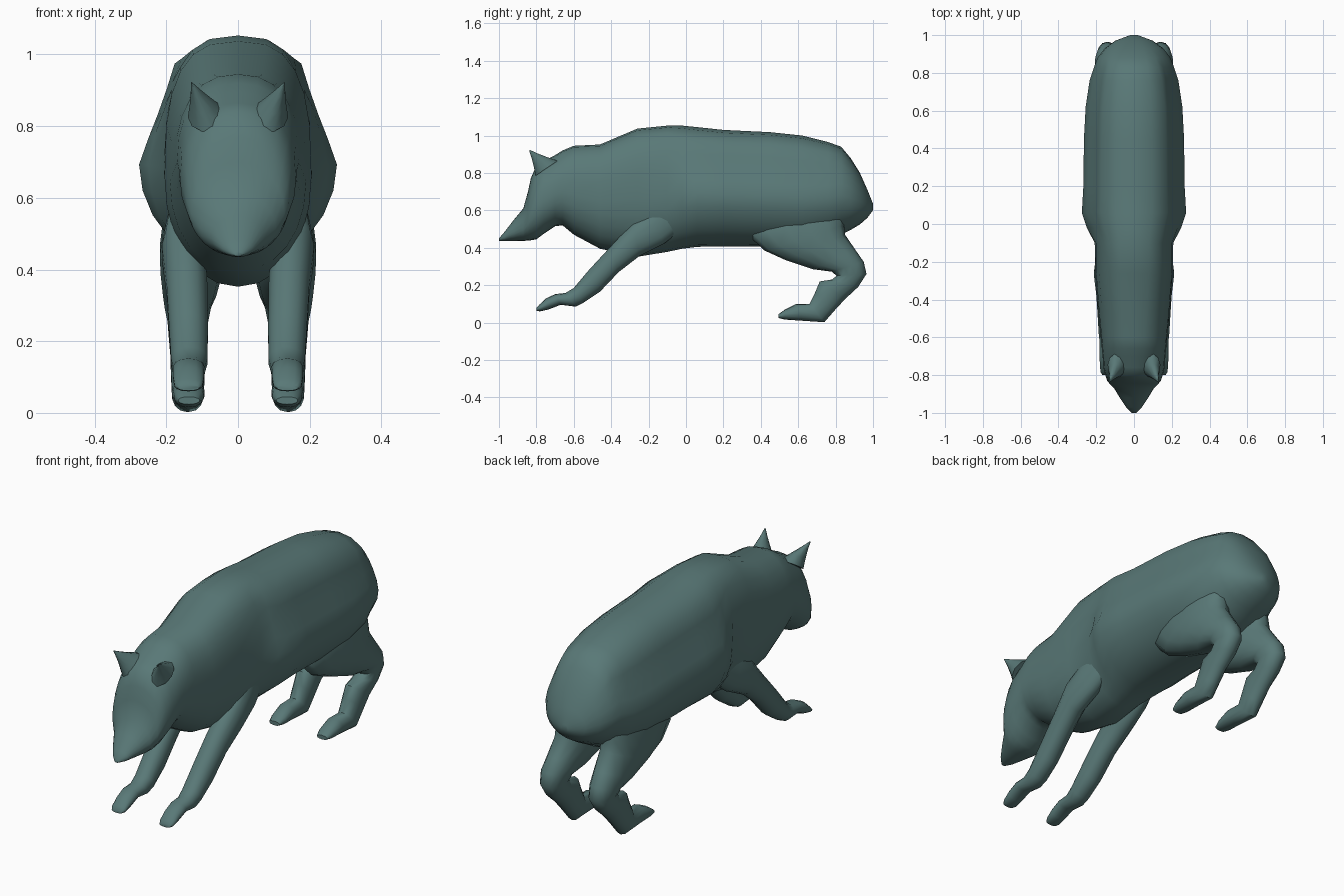
import bpy, bmesh, math

fur = bpy.data.materials.new("grey_green_fur")
fur.diffuse_color = (0.10, 0.19, 0.185, 1)

# Upper quarter of the torso section: sloping flank, shoulder edge, flat back
SLAB = [(1, 0), (.91, .2), (.81, .4), (.72, .6), (.64, .80), (.35, .955), (0, 1)]


def spow(v, n):
    return math.copysign(abs(v) ** (2 / n), v)


def loft(name, rings, mirror=False):
    """Skin a list of closed point rings and cap both ends."""
    bm = bmesh.new()
    loops = [[bm.verts.new(p) for p in ring] for ring in rings]
    n = len(loops[0])
    for a, b in zip(loops, loops[1:]):
        for i in range(n):
            j = (i + 1) % n
            bm.faces.new((a[i], a[j], b[j], b[i]))
    bm.faces.new(loops[0])
    bm.faces.new(loops[-1][::-1])
    bmesh.ops.recalc_face_normals(bm, faces=bm.faces)
    me = bpy.data.meshes.new(name)
    bm.to_mesh(me)
    bm.free()
    me.materials.append(fur)
    ob = bpy.data.objects.new(name, me)
    bpy.context.collection.objects.link(ob)
    if mirror:
        ob.modifiers.new("mirror", 'MIRROR')
    bpy.ops.object.select_all(action='DESELECT')
    ob.select_set(True)
    bpy.context.view_layer.objects.active = ob
    bpy.ops.object.shade_smooth_by_angle(angle=math.radians(50))
    return ob


def body_ring(y, bottom, top, w, n, slab=0, wide=0.45):
    """Rounded cross-section; slab blends the upper half to the torso profile."""
    zc = bottom + (top - bottom) * wide
    ring = []
    for i in range(24):
        t = 2 * math.pi * i / 24
        c, s = math.cos(t), math.sin(t)
        if i <= 12:
            px, pz = SLAB[min(i, 12 - i)]
            px = px if i <= 6 else -px
            x = spow(c, n) * (1 - slab) + px * slab
            z = zc + (top - zc) * (spow(s, n) * (1 - slab) + pz * slab)
        else:
            m = 2.1 - .15 * slab
            x, z = spow(c, m), zc + (zc - bottom) * spow(s, m)
        ring.append((w * x, y, z))
    return ring


def limb_ring(y1, z1, y2, z2, x, w, sides=14):
    """Oval ring spanning two outline points of the limb's side view."""
    ring = []
    for i in range(sides):
        t = 2 * math.pi * i / sides
        k = 0.5 + 0.5 * math.cos(t)
        ring.append((x + w * spow(math.sin(t), 2.3), y1 + (y2 - y1) * k, z1 + (z2 - z1) * k))
    return ring


# Head, neck and torso: y, bottom, top, half width, squareness, slab blend
body = [
    (-1.00, .437, .45, .012, 2), (-.97, .435, .485, .042, 2), (-.92, .436, .55, .075, 2),
    (-.87, .437, .61, .105, 2), (-.845, .438, .70, .13, 2), (-.83, .44, .77, .142, 2),
    (-.80, .445, .84, .152, 2.1), (-.76, .475, .865, .162, 2.2), (-.70, .515, .895, .166, 2.2),
    (-.66, .52, .92, .17, 2.3), (-.60, .47, .945, .176, 2.4), (-.46, .395, .952, .19, 2.6),
    (-.26, .352, 1.037, .205, 2.8), (-.10, .378, 1.053, .208, 2.8, .1),
    (-.02, .395, 1.053, .25, 2.6, .75), (.06, .405, 1.045, .276, 2.2, 1),
    (.20, .408, 1.03, .268, 2.3, 1), (.45, .405, 1.018, .265, 2.3, 1),
    (.62, .40, 1.0, .256, 2.3, 1), (.76, .43, .965, .235, 2.3, .9), (.83, .47, .94, .212, 2.3, .7),
    (.88, .495, .88, .193, 2.3, .5), (.93, .525, .80, .155, 2.2, .2), (.97, .56, .71, .10, 2),
    (1.00, .60, .635, .02, 2),
]
loft("body_and_head", [body_ring(*r) for r in body])

# Front legs with paws: upper edge, lower edge, x centre, half width
front = [
    (-.10, .74, .06, .56, .13, .03), (-.19, .61, -.12, .42, .143, .058),
    (-.28, .54, -.25, .355, .152, .062),
    (-.40, .41, -.36, .27, .142, .058), (-.52, .28, -.46, .165, .138, .055),
    (-.60, .185, -.55, .105, .136, .052), (-.645, .158, -.59, .085, .137, .046),
    (-.70, .152, -.67, .095, .138, .045), (-.75, .128, -.735, .07, .138, .044),
    (-.785, .095, -.78, .06, .138, .04), (-.80, .078, -.80, .062, .138, .03),
]
loft("front_legs", [limb_ring(*r) for r in front], True)

# Hind legs: thigh, hock and foot
hind = [
    (.40, .66, .80, .74, .12, .05), (.34, .46, .84, .60, .13, .08),
    (.42, .385, .845, .52, .13, .09), (.53, .335, .85, .47, .13, .088),
    (.68, .285, .905, .39, .135, .076),
    (.78, .272, .95, .325, .14, .066), (.805, .25, .965, .26, .14, .058),
    (.78, .23, .92, .19, .14, .054), (.715, .22, .85, .125, .14, .05),
    (.69, .16, .79, .06, .14, .048), (.66, .10, .74, .002, .14, .045),
    (.59, .10, .62, .01, .138, .045), (.53, .07, .53, .016, .137, .041),
    (.495, .045, .495, .024, .137, .03),
]
loft("hind_legs", [limb_ring(*r) for r in hind], True)

# Ears: pointed, flaring out of the head, leaning forward and out
ear = []
for k, r in ((0, 1), (.35, .62), (.7, .28), (1, .03)):
    cx, cy, cz = .082 + .048 * k, -.745 - .092 * k, .825 + .097 * k
    ear.append([(cx + .058 * r * math.cos(a), cy + .062 * r * math.sin(a),
                 cz + .042 * r * math.sin(a))
                for a in (i * math.pi / 5 for i in range(10))])
loft("ears", ear, True)
